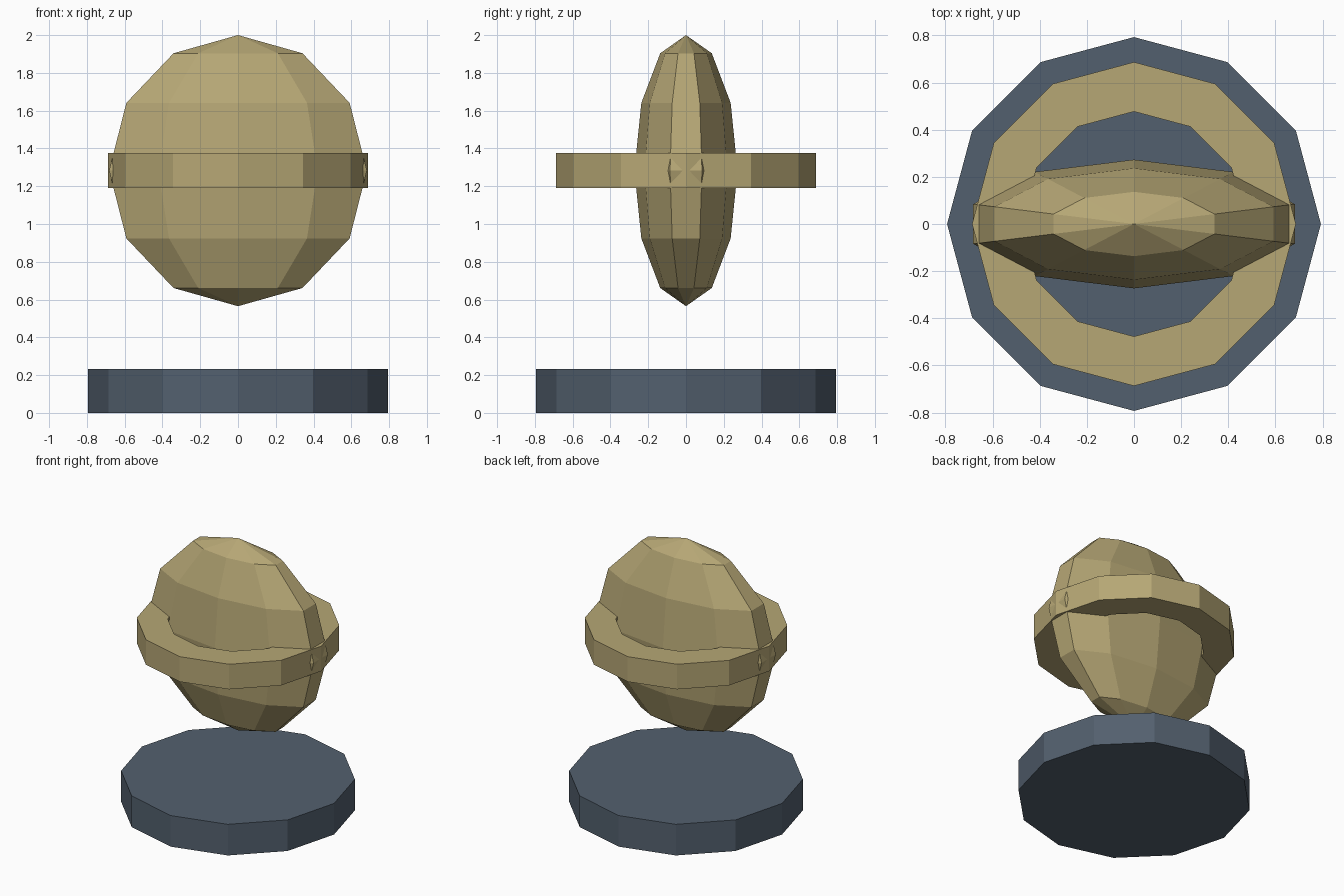
import bpy, bmesh, math

if "Cube" in bpy.data.objects:
    bpy.data.objects.remove(bpy.data.objects["Cube"])


def material(name, rgb):
    m = bpy.data.materials.new(name)
    m.diffuse_color = (*rgb, 1)
    m.use_nodes = True
    m.node_tree.nodes["Principled BSDF"].inputs["Base Color"].default_value = m.diffuse_color
    return m


def make_object(name, bm, mat):
    bmesh.ops.recalc_face_normals(bm, faces=bm.faces)
    mesh = bpy.data.meshes.new(name)
    bm.to_mesh(mesh)
    bm.free()
    mesh.materials.append(mat)
    obj = bpy.data.objects.new(name, mesh)
    bpy.context.collection.objects.link(obj)
    return obj


def circle(bm, r, z, n=12):
    return [bm.verts.new((r * math.cos(math.tau * i / n), r * math.sin(math.tau * i / n), z))
            for i in range(n)]


def bridge(bm, a, b):
    n = len(a)
    for i in range(n):
        j = (i + 1) % n
        bm.faces.new((a[i], a[j], b[j], b[i]))


tan = material("sand gold", (0.468, 0.386, 0.178))
slate = material("slate blue", (0.086, 0.117, 0.156))

# Twelve-sided base disc
bm = bmesh.new()
low, high = circle(bm, 0.793, 0), circle(bm, 0.793, 0.232)
bridge(bm, low, high)
bm.faces.new(low)
bm.faces.new(high)
make_object("base", bm, slate)

# Flattened faceted body floating above the base
bm = bmesh.new()
bmesh.ops.create_uvsphere(bm, u_segments=10, v_segments=6, radius=1)
bmesh.ops.scale(bm, vec=(0.7175, 0.273, 0.7175), verts=bm.verts)
bmesh.ops.translate(bm, vec=(0, 0, 1.2825), verts=bm.verts)
make_object("body", bm, tan)

# Flat ring with a square section around the body
bm = bmesh.new()
loops = [circle(bm, r, z) for r, z in
         ((0.687, 1.19), (0.687, 1.377), (0.477, 1.377), (0.477, 1.19))]
for k in range(4):
    bridge(bm, loops[k], loops[(k + 1) % 4])
make_object("ring", bm, tan)
